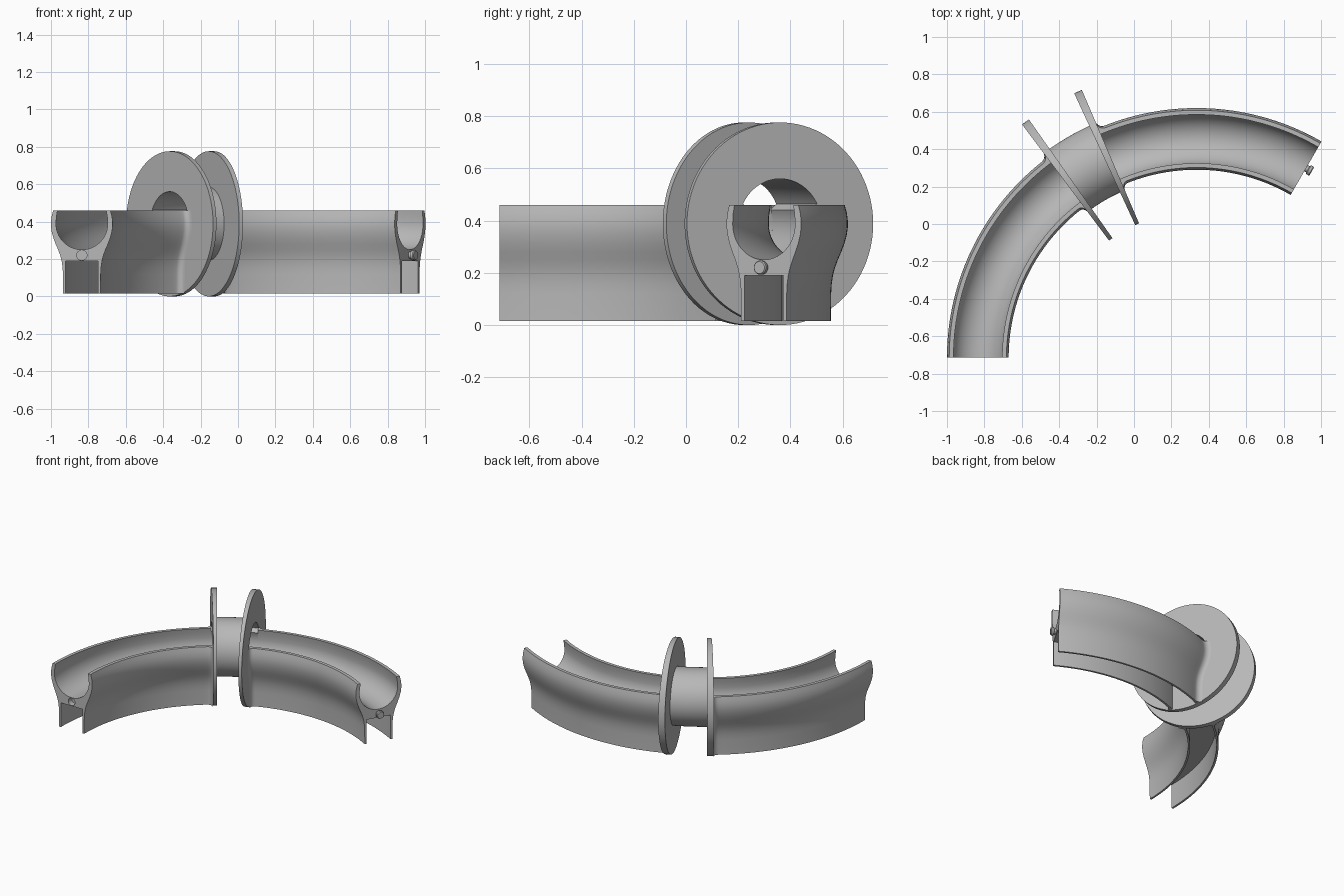
import bpy, bmesh
from math import sin, cos, pi, radians
from mathutils import Vector, Matrix

if "Cube" in bpy.data.objects:
    bpy.data.objects.remove(bpy.data.objects["Cube"])

BEND = Vector((0.335, -0.715, 0))   # centre of the bend
R = 1.17                            # centreline radius
AXIS_Z = 0.388                      # height of the tunnel axis
START, MID, END = 180, 120, 60      # track angles

grey = bpy.data.materials.new("plain grey")
grey.use_nodes = True
grey.diffuse_color = (0.48, 0.48, 0.48, 1)
grey.node_tree.nodes["Principled BSDF"].inputs["Base Color"].default_value = grey.diffuse_color


def place(u, z, angle):
    a = radians(angle)
    return BEND + Vector(((R + u) * cos(a), (R + u) * sin(a), z))


def finish(name, bm):
    bmesh.ops.recalc_face_normals(bm, faces=bm.faces[:])
    mesh = bpy.data.meshes.new(name)
    bm.to_mesh(mesh)
    bm.free()
    mesh.materials.append(grey)
    obj = bpy.data.objects.new(name, mesh)
    bpy.context.collection.objects.link(obj)
    return obj


def smooth(obj):
    bpy.ops.object.select_all(action='DESELECT')
    obj.select_set(True)
    bpy.context.view_layer.objects.active = obj
    bpy.ops.object.shade_smooth_by_angle(angle=radians(30))


def sweep(name, rings, closed=False):
    """Skin a list of (angle, section) rings bent around the track centre."""
    bm = bmesh.new()
    loops = [[bm.verts.new(place(u, z, a)) for u, z in sec] for a, sec in rings]
    pairs = list(zip(loops, loops[1:]))
    if closed:
        pairs.append((loops[-1], loops[0]))
    else:
        bm.faces.new(loops[0])
        bm.faces.new(loops[-1])
    n = len(loops[0])
    for p, q in pairs:
        for i in range(n):
            j = (i + 1) % n
            bm.faces.new((p[i], p[j], q[j], q[i]))
    return finish(name, bm)


# Trough section: round channel on a waisted base with two thin legs
channel = [(0.138 * sin(t), AXIS_Z - 0.138 * cos(t)) for t in (pi / 2 * i / 14 for i in range(15))]
channel += [(0.136, 0.425), (0.13, 0.46)]
outside = [(0.153, 0.46), (0.161, 0.43), (0.165, 0.40), (0.165, 0.375), (0.161, 0.345),
           (0.152, 0.312), (0.14, 0.28), (0.127, 0.25), (0.116, 0.22), (0.108, 0.19),
           (0.103, 0.155), (0.101, 0.12), (0.1, 0.015)]
slot = [(0.086, 0.015), (0.086, 0.19)]


def trough_section(flare):
    half = channel + [(u + flare, z) for u, z in outside] + slot
    return half + [(-u, z) for u, z in reversed(half) if u > 1e-6]


def trough(name, end, face):
    rings = []
    side = 1 if end > face else -1
    fillet = 1.7
    for i in range(37):
        rings.append((end + (face + side * fillet - end) * i / 36, trough_section(0)))
    for i in range(1, 7):            # flare into the flange
        t = pi / 2 * i / 6
        rings.append((face + side * fillet * (1 - sin(t)), trough_section(0.035 * (1 - cos(t)))))
    return sweep(name, rings)


left_face, right_face = MID + 6.8, MID - 6.8
first_trough = trough("socket_end_trough", START, left_face)
second_trough = trough("peg_end_trough", END, right_face)

# Hub: two flanges joined by a tube, with one bore through everything
N = 96


def circle(r):
    return [(r * sin(2 * pi * i / N), AXIS_Z - r * cos(2 * pi * i / N)) for i in range(N)]


def bore():
    low, high = circle(0.138), circle(0.172)
    return [h if h[1] > 0.46 else l for l, h in zip(low, high)]


flange, tube, hole = circle(AXIS_Z), circle(0.196), bore()
inner_a, inner_b = MID + 5.15, MID - 5.15
rings = [(left_face, flange), (inner_a, flange)]
rings += [(inner_a + (inner_b - inner_a) * i / 8, tube) for i in range(9)]
rings += [(inner_b, flange), (right_face, flange)]
rings += [(right_face + (left_face - right_face) * i / 8, hole) for i in range(9)]
hub = sweep("flanged_tunnel", rings, closed=True)


# Connector parts lie along the track direction at an end
def rod(name, angle, stations):
    """Round rod through (distance, radius) stations, along decreasing angle."""
    a = radians(angle)
    forward = Vector((sin(a), -cos(a), 0))
    across = Vector((cos(a), sin(a), 0))
    origin = place(0, 0.22, angle)
    bm = bmesh.new()
    loops = []
    for d, r in stations:
        loops.append([bm.verts.new(origin + forward * d + across * r * cos(t) + Vector((0, 0, r * sin(t))))
                      for t in (2 * pi * i / 32 for i in range(32))])
    for p, q in zip(loops, loops[1:]):
        for i in range(32):
            j = (i + 1) % 32
            bm.faces.new((p[i], p[j], q[j], q[i]))
    bm.faces.new(loops[0])
    bm.faces.new(loops[-1])
    return finish(name, bm)


peg = rod("connector_peg", END, [(-0.01, 0.019), (0.012, 0.019), (0.016, 0.027), (0.03, 0.027), (0.035, 0.023)])

# Matching socket in the other end
cutter = rod("socket_cutter", START, [(-0.02, 0.027), (0.04, 0.027)])
cutter.hide_render = True
bpy.context.view_layer.objects.active = first_trough
cut = first_trough.modifiers.new("socket", 'BOOLEAN')
cut.operation = 'DIFFERENCE'
cut.solver = 'EXACT'
cut.object = cutter
bpy.ops.object.modifier_apply(modifier=cut.name)
bpy.data.objects.remove(cutter)

for part in (first_trough, second_trough, hub, peg):
    smooth(part)
